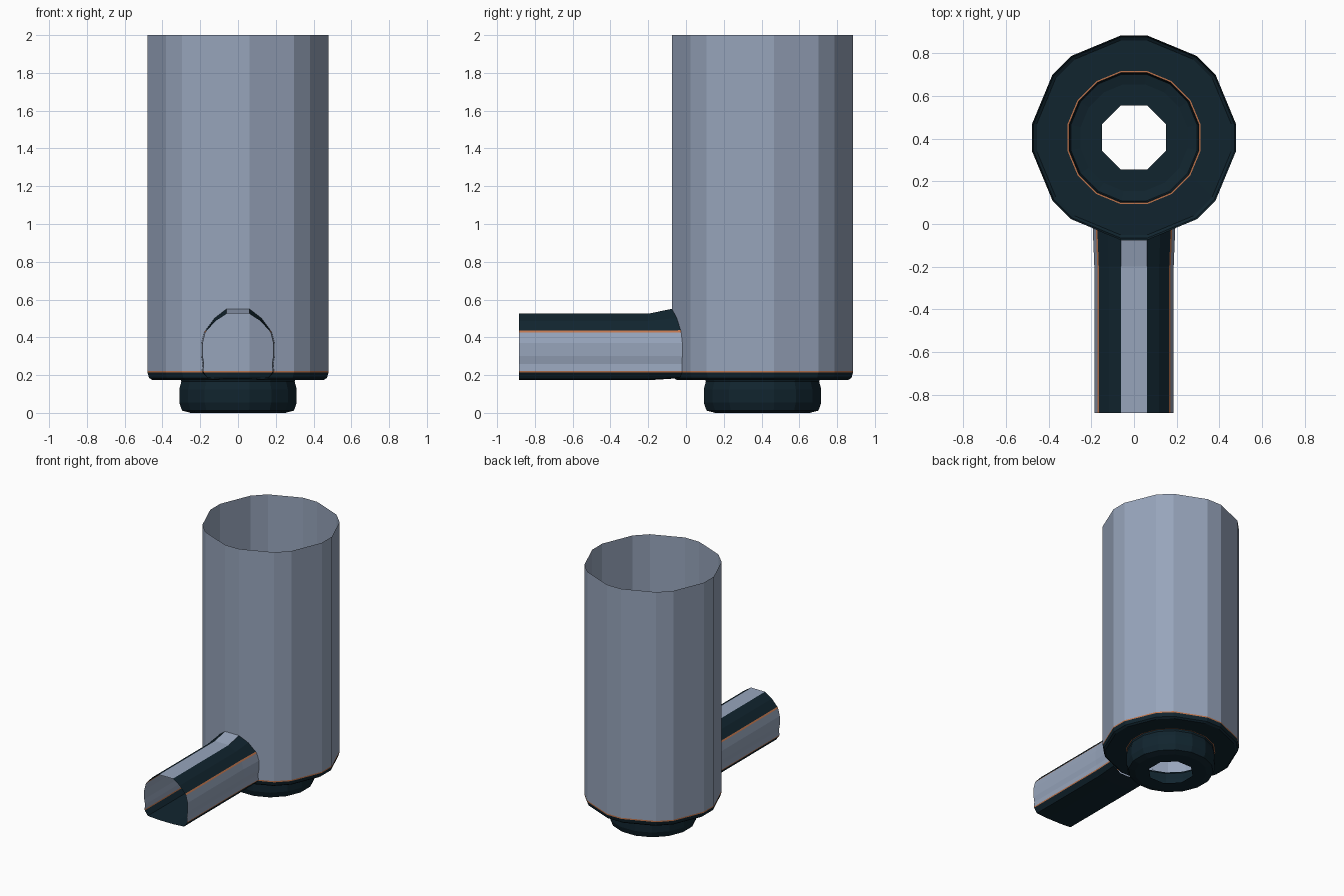
import bpy, bmesh, math

if "Cube" in bpy.data.objects:
    bpy.data.objects.remove(bpy.data.objects["Cube"])


def material(name, rgb):
    m = bpy.data.materials.new(name)
    m.diffuse_color = (*rgb, 1)
    m.use_nodes = True
    m.node_tree.nodes["Principled BSDF"].inputs["Base Color"].default_value = m.diffuse_color
    return m


MATS = [material("pale_blue", (0.31, 0.375, 0.50)),
        material("dark_teal", (0.0055, 0.018, 0.028)),
        material("copper", (0.53, 0.18, 0.075))]
BLUE, DARK, COPPER = 0, 1, 2


def finish(name, bm):
    bmesh.ops.remove_doubles(bm, verts=bm.verts, dist=1e-5)
    bmesh.ops.recalc_face_normals(bm, faces=bm.faces)
    me = bpy.data.meshes.new(name)
    bm.to_mesh(me)
    bm.free()
    for m in MATS:
        me.materials.append(m)
    ob = bpy.data.objects.new(name, me)
    bpy.context.collection.objects.link(ob)
    return ob


# Tank: single-sheet wall, rim, stepped base and octagonal drain
# (radius, z, corner half angle, colour of the band that ends here)
CY = 0.405
TANK = [(0.483, 2.0, 7.3, BLUE), (0.483, 0.222, 7.3, BLUE),
        (0.483, 0.213, 7.3, COPPER), (0.475, 0.185, 7.5, DARK),
        (0.460, 0.175, 8, DARK), (0.318, 0.178, 11.25, DARK),
        (0.311, 0.178, 11.25, COPPER), (0.306, 0.165, 11.25, DARK),
        (0.317, 0.125, 11.25, DARK), (0.317, 0.055, 11.25, DARK),
        (0.302, 0.012, 11.25, DARK), (0.255, 0.0, 11.25, DARK),
        (0.162, 0.0, 22.5, DARK)]
bm = bmesh.new()
prev = None
for r, z, half, col in TANK:
    ring = []
    for k in range(8):
        for s in (-1, 1):
            a = math.radians(45 * k + s * half)
            ring.append(bm.verts.new((r * math.cos(a), CY + r * math.sin(a), z)))
    if prev:
        for i in range(16):
            j = (i + 1) % 16
            bm.faces.new((prev[i], prev[j], ring[j], ring[i])).material_index = col
    prev = ring
finish("tank", bm)

# Spout: right half of the section, top to bottom, mirrored to the left
HALF = [(0.06, 0.525, BLUE), (0.118, 0.487, DARK), (0.165, 0.436, DARK),
        (0.172, 0.426, COPPER), (0.186, 0.37, BLUE), (0.186, 0.30, BLUE),
        (0.179, 0.26, BLUE), (0.183, 0.222, BLUE), (0.181, 0.214, COPPER),
        (0.155, 0.179, DARK), (0.06, 0.173, DARK)]
n = len(HALF)
section = [(x, z) for x, z, c in HALF] + [(-x, z) for x, z, c in HALF[::-1]]
cols = [c for x, z, c in HALF[1:]]
cols = cols + [DARK] + cols[::-1] + [BLUE]


def joint(x, z):
    """Flared end of the spout, fitted against the tank wall."""
    x *= 1.0 if abs(x) <= 0.06 else 1.04
    z += 0.026 * max(0, (z - 0.43) / 0.095) + (0.008 if z < 0.2 else 0)
    y = CY - 0.479 + max(0, abs(x) - 0.06) * 0.414
    return x, y, z


bm = bmesh.new()
rings = [[bm.verts.new((x, -0.885, z)) for x, z in section],
         [bm.verts.new((x, -0.20, z)) for x, z in section],
         [bm.verts.new(joint(x, z)) for x, z in section]]
for a, b in zip(rings, rings[1:]):
    for i in range(2 * n):
        j = (i + 1) % (2 * n)
        bm.faces.new((a[i], a[j], b[j], b[i])).material_index = cols[i]
finish("spout", bm)
